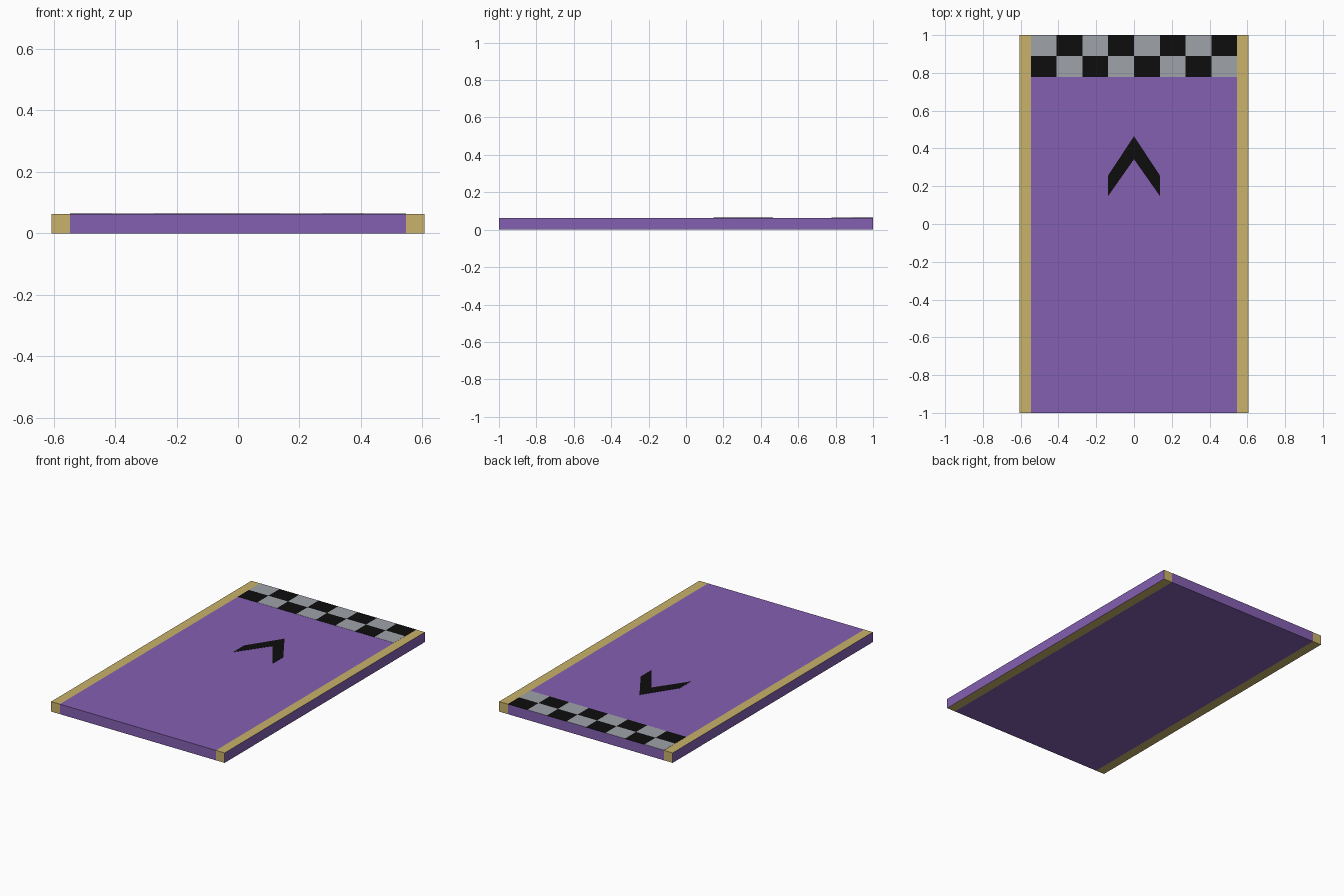
import bpy
import bmesh

if "Cube" in bpy.data.objects:
    bpy.data.objects.remove(bpy.data.objects["Cube"])

HALF_X, HALF_Y, TOP = 0.607, 1.0, 0.063
DECK_X = 0.546           # inner edge of the side rails
CHECK_Y = 0.778          # front edge of the checkered band
PLATE = 0.001            # thickness of painted plates


def material(name, rgb):
    m = bpy.data.materials.new(name)
    m.diffuse_color = (*rgb, 1)
    m.use_nodes = True
    m.node_tree.nodes["Principled BSDF"].inputs["Base Color"].default_value = m.diffuse_color
    return m


purple = material("purple", (0.230, 0.115, 0.440))
tan = material("tan", (0.584, 0.445, 0.147))
grey = material("grey", (0.342, 0.371, 0.402))
black = material("black", (0.004, 0.004, 0.004))


def prism(name, outline, z0, z1, mats):
    """Extrude a flat outline from z0 up to z1."""
    bm = bmesh.new()
    base = bm.faces.new([bm.verts.new((x, y, z0)) for x, y in outline])
    ext = bmesh.ops.extrude_face_region(bm, geom=[base], use_keep_orig=True)
    for v in ext["geom"]:
        if isinstance(v, bmesh.types.BMVert):
            v.co.z = z1
    bmesh.ops.recalc_face_normals(bm, faces=bm.faces)
    mesh = bpy.data.meshes.new(name)
    bm.to_mesh(mesh)
    bm.free()
    for m in mats:
        mesh.materials.append(m)
    obj = bpy.data.objects.new(name, mesh)
    bpy.context.collection.objects.link(obj)
    return obj


def rect(x0, x1, y0, y1):
    return [(x0, y0), (x1, y0), (x1, y1), (x0, y1)]


# Deck
prism("deck", rect(-DECK_X, DECK_X, -HALF_Y, HALF_Y), 0, TOP, [purple])

# Side rails: tan, with purple outer sides
for side, label in ((-1, "left"), (1, "right")):
    x0, x1 = sorted((side * DECK_X, side * HALF_X))
    rail = prism(label + "_rail", rect(x0, x1, -HALF_Y, HALF_Y), 0, TOP, [tan, purple])
    for p in rail.data.polygons:
        p.material_index = 1 if p.normal.x * side > 0.9 else 0

# Checkered finish band: two rows of eight squares
cols, rows = 8, 2
w, h = 2 * DECK_X / cols, (HALF_Y - CHECK_Y) / rows
for r in range(rows):
    for c in range(cols):
        x, y = -DECK_X + c * w, CHECK_Y + r * h
        prism(f"check_{r}_{c}", rect(x, x + w, y, y + h), TOP, TOP + PLATE,
              [black if (r + c) % 2 == 0 else grey])

# Direction chevron
prism("chevron", [(0, 0.465), (-0.137, 0.257), (-0.137, 0.148),
                  (0, 0.343), (0.137, 0.148), (0.137, 0.257)],
      TOP, TOP + PLATE, [black])
